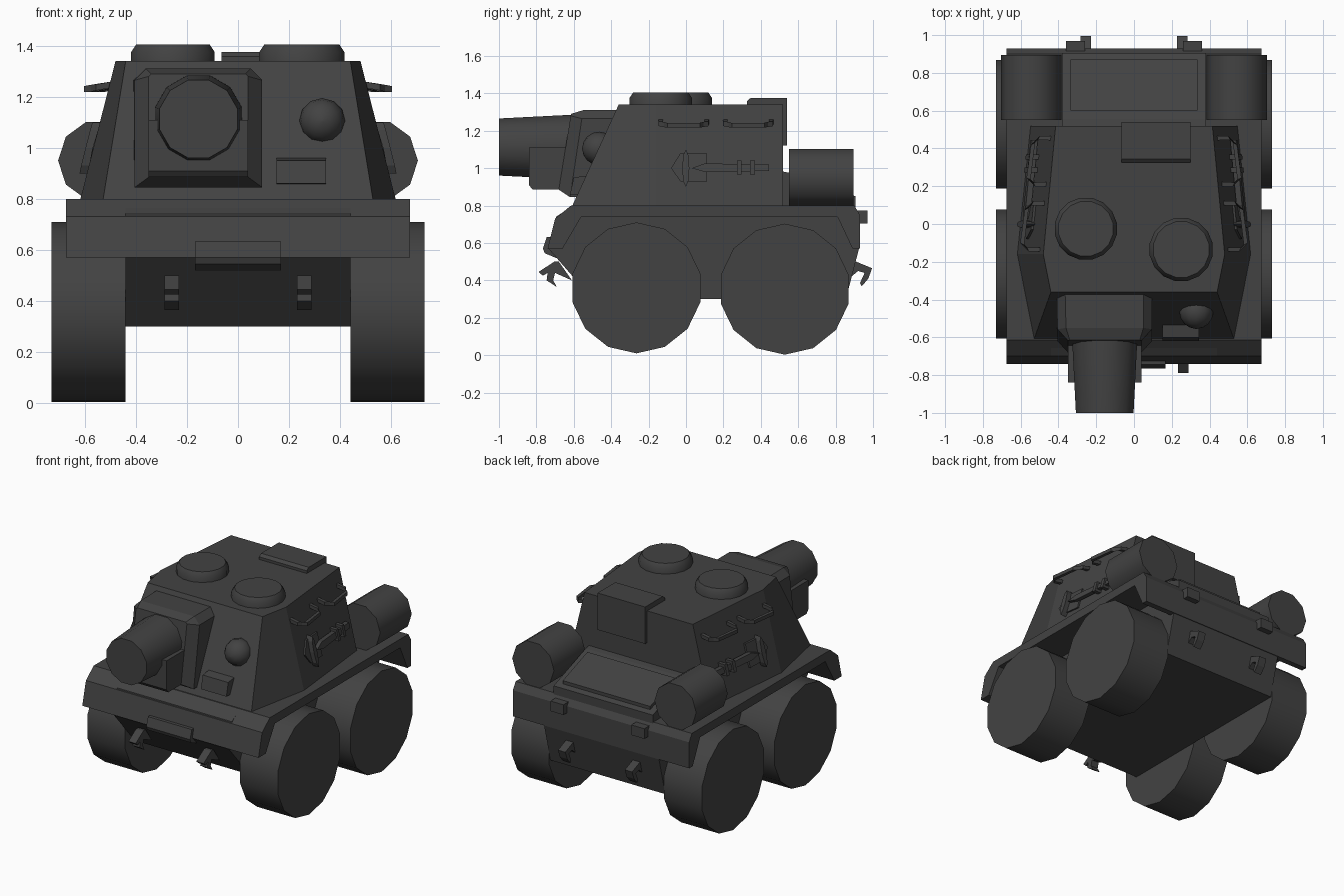
import bpy, bmesh, math
from mathutils import Vector

if "Cube" in bpy.data.objects:
    bpy.data.objects.remove(bpy.data.objects["Cube"])

paint = bpy.data.materials.new("dark_grey")
paint.diffuse_color = (0.055, 0.055, 0.055, 1)
paint.use_nodes = True
paint.node_tree.nodes["Principled BSDF"].inputs["Base Color"].default_value = paint.diffuse_color


def loft(name, rings, mirror=False, smooth=False):
    """Bridge equal-length rings of points, cap the ends."""
    bm = bmesh.new()
    loops = [[bm.verts.new(p) for p in r] for r in rings]
    n = len(rings[0])
    for a, b in zip(loops, loops[1:]):
        for i in range(n):
            bm.faces.new((a[i], a[(i + 1) % n], b[(i + 1) % n], b[i]))
    bm.faces.new(loops[0][::-1])
    bm.faces.new(loops[-1])
    bmesh.ops.recalc_face_normals(bm, faces=bm.faces)
    me = bpy.data.meshes.new(name)
    bm.to_mesh(me)
    bm.free()
    ob = bpy.data.objects.new(name, me)
    bpy.context.collection.objects.link(ob)
    me.materials.append(paint)
    if mirror:
        ob.modifiers.new("Mirror", 'MIRROR').use_clip = False
    if smooth:
        bpy.ops.object.select_all(action='DESELECT')
        bpy.context.view_layer.objects.active = ob
        ob.select_set(True)
        bpy.ops.object.shade_smooth_by_angle(angle=math.radians(40))
    return ob


def prism(name, pts, x0, x1, mirror=False):
    """Side profile (y, z) extruded along x."""
    return loft(name, [[(x, y, z) for y, z in pts] for x in (x0, x1)], mirror)


def rect(y0, y1, z0, z1):
    return [(y0, z0), (y1, z0), (y1, z1), (y0, z1)]


def turned(name, axis, centre, prof, n, phase=0, mirror=False):
    """Revolved solid: prof holds (radius, position along axis)."""
    rings = []
    for r, h in prof:
        ring = []
        for i in range(n):
            a = 2 * math.pi * (i + phase) / n
            u, v = r * math.cos(a), r * math.sin(a)
            off = {'x': (h, u, v), 'y': (u, h, v), 'z': (u, v, h)}[axis]
            ring.append(Vector(centre) + Vector(off))
        rings.append(ring)
    return loft(name, rings, mirror, True)


# Lower hull and fenders
prism("lower_hull", [(-.735, .57), (-.5, .3), (.855, .3), (.925, .57),
                     (.925, .74), (.9, .79), (-.62, .79), (-.695, .74)], -.44, .44)
prism("fenders", [(-.74, .57), (-.70, .73), (-.615, .8), (.9, .8), (.93, .75), (.93, .57),
                  (.89, .57), (.81, .74), (-.56, .74), (-.66, .57)], -.675, .675)

# Wheels
for label, y, z in (("front_wheels", -.265, .36), ("rear_wheels", .528, .353)):
    turned(label, 'x', (0, y, z), [(.35, .44), (.35, .73)], 14, .5, True)

# Tapered fighting compartment
def outline(w, z, front):
    half = [(w[0], front), (w[1], -.16), (w[2], .518)]
    return [(x, y, z) for x, y in half] + [(-x, y, z) for x, y in half[::-1]]

loft("upper_hull", [outline((.53, .62, .55), .79, -.612), outline((.44, .48, .415), 1.34, -.36)])


def side_x(y, z):
    """Outer x of the sloped side wall."""
    t = (z - .79) / .55
    s = (y + .16) / .68
    return (.62 - .07 * s) * (1 - t) + (.48 - .065 * s) * t


# Gun mantlet, lower collar and barrel
def block(x0, x1, z0, z1, ybot, ytop, c):
    pts = [(x0, z0), (x1, z0), (x1, z1 - c), (x1 - c, z1), (x0 + c, z1), (x0, z1 - c)]
    return [(x, ybot + (ytop - ybot) * (z - z0) / (z1 - z0), z) for x, z in pts]

loft("gun_mantlet", [block(-.41, .095, .845, 1.31, -.42, -.34, .045),
                     block(-.405, .095, .845, 1.31, -.62, -.55, .045),
                     block(-.35, .04, .885, 1.29, -.68, -.615, .01)])
prism("mantlet_collar", [(-.60, .885), (-.82, .885), (-.84, .91), (-.84, 1.11), (-.60, 1.11)], -.35, .04)
turned("gun_barrel", 'y', (-.155, 0, 1.113), [(.178, -.5), (.176, -.66), (.158, -1.0)], 12, .5)

# Ball mount and vision block on the front plate
turned("ball_mount", 'y', (.33, -.465, 1.105),
       [(max(.004, .09 * math.sin(a)), -.09 * math.cos(a)) for a in
        [math.pi * i / 8 for i in range(9)]], 12)
prism("vision_block", [(-.62, .86), (-.48, .855), (-.48, .96), (-.53, .96), (-.6, .95)], .15, .345)

# Roof cupolas and rear cover
for label, x, y, r in (("left_cupola", -.255, -.025, .167), ("right_cupola", .25, -.135, .17)):
    turned(label, 'z', (x, y, 0), [(r, 1.32), (r, 1.375), (r - .02, 1.405), (.001, 1.405)], 16, .5)
prism("rear_roof_cover", [(.325, 1.32), (.325, 1.358), (.345, 1.375), (.54, 1.375),
                          (.54, 1.12), (.50, 1.12), (.50, 1.32)], -.065, .30)

# Engine deck with raised panel, fuel drums
prism("engine_deck", [(.5, .78), (.5, .985), (.555, .975), (.905, .85), (.905, .78)], -.38, .38)
prism("deck_panel", [(.60, .93), (.60, .98), (.87, .885), (.87, .84)], -.335, .335)
turned("fuel_drums", 'y', (.545, 0, .95), [(.16, .55), (.16, .895)], 10, 0, True)

# Front plate box, rear lamps, tow hooks
prism("front_plate_box", [(-.70, .635), (-.745, .632), (-.765, .57), (-.755, .545), (-.67, .51)], -.168, .168)
prism("rear_lamps", rect(.91, .97, .705, .775), .26, .36, True)
prism("front_hooks", [(-.68, .50), (-.705, .50), (-.788, .445), (-.765, .425), (-.74, .44), (-.745, .40),
                      (-.69, .364), (-.71, .40), (-.70, .44), (-.61, .40)], .232, .288, True)
prism("rear_hooks", [(.88, .50), (.91, .50), (.995, .465), (.975, .41), (.94, .369), (.93, .385),
                     (.955, .44), (.92, .45), (.86, .40)], .228, .284, True)


# Grab rails: square bar swept along a U path that follows the wall
def rail(name, y0, y1):
    z, out, h, w = 1.245, .09, .012, .012
    x0, x1 = side_x(y0, z), side_x(y1, z)
    path = [(x0 - .02, y0, 1), (x0 + out - .03, y0, 1), (x0 + out, y0 + .03, 1),
            (x1 + out, y1 - .03, 1), (x1 + out - .03, y1, 1), (x1 - .02, y1, 1)]
    side = [(0, -1), (-.4, -.9), (-.9, -.4), (-.9, .4), (-.4, .9), (0, 1)]
    rings = []
    for (x, y, _), (nx, ny) in zip(path, side):
        drop = z + .005 - .02 * min(1, max(0, (x - side_x(y, z)) / out))
        rings.append([(x + a * nx * w, y + a * ny * w, drop + b * h)
                      for a, b in ((1, 1), (1, -1), (-1, -1), (-1, 1))])
    loft(name, rings, True)

rail("front_grab_rails", -.135, .11)
rail("rear_grab_rails", .21, .455)


# Tools strapped to the sloped sides
def on_wall(name, pts, d0, d1):
    loft(name, [[(side_x(y, z) + d, y, z) for y, z in pts] for d in (d0, d1)], True)

on_wall("axe_blade", [(-.08, 1.0), (-.03, .93), (.11, .925), (.11, 1.08), (-.03, 1.08)], -.02, .012)
on_wall("axe_head", [(-.02, 1.0), (-.015, .93), (0, .90), (.012, .93), (.018, 1.0),
                     (.012, 1.07), (0, 1.10), (-.015, 1.07)], -.02, .045)
on_wall("tool_handle", [(.03, 1.0), (.10, .98), (.445, .985), (.445, 1.02), (.10, 1.025)], .008, .038)
for label, y in (("front_clamp", .285), ("rear_clamp", .355)):
    on_wall(label, rect(y - .013, y + .013, .965, 1.04), -.02, .05)
